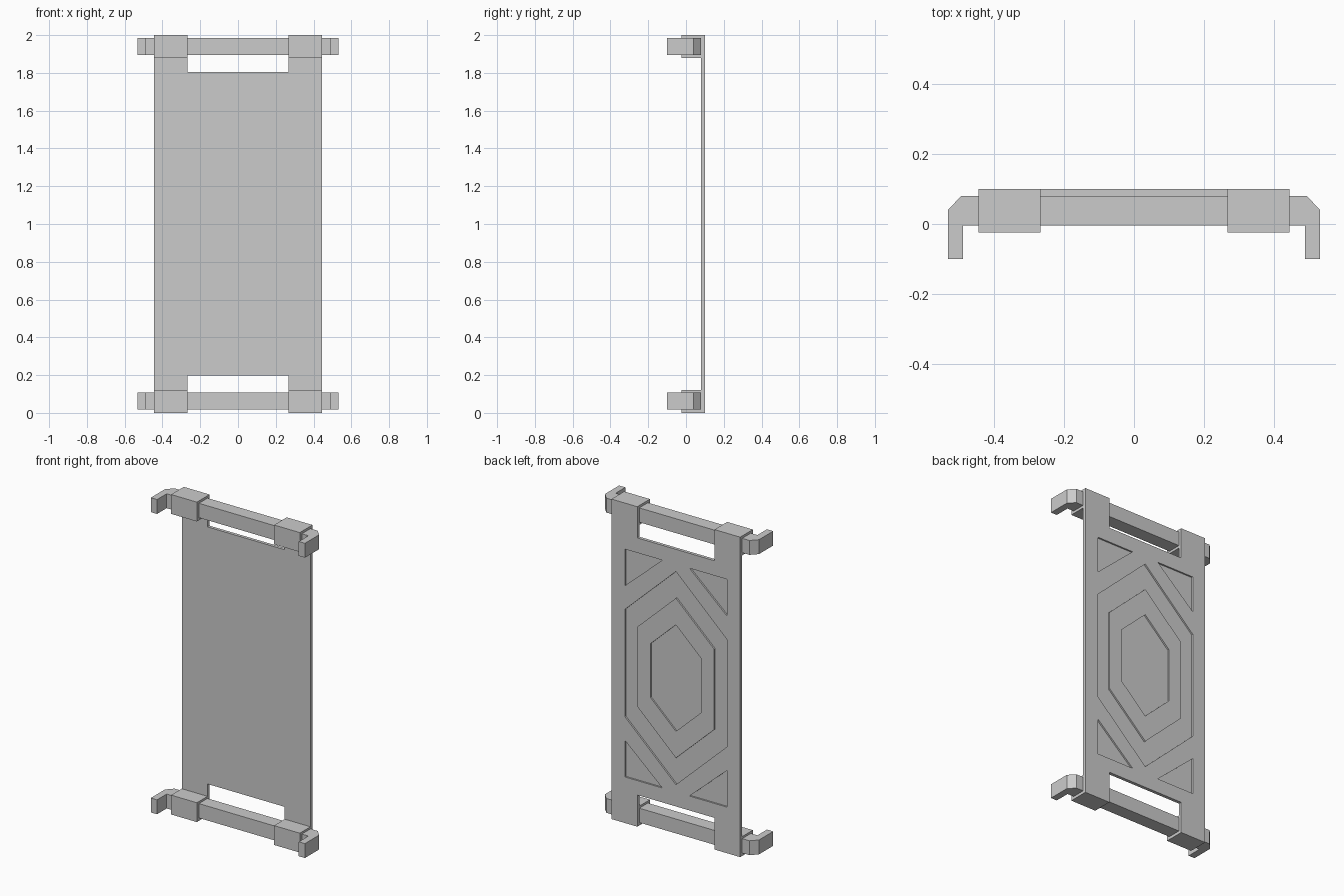
import bpy, bmesh
from mathutils import Vector

if "Cube" in bpy.data.objects:
    bpy.data.objects.remove(bpy.data.objects["Cube"])


def add_prism(bm, loops, axis, lo, hi):
    """Extrude one outline (or the band between two) along y or z."""
    def place(p):
        return (p[0], lo, p[1]) if axis == 'y' else (p[0], p[1], lo)
    rings = [[bm.verts.new(place(p)) for p in loop] for loop in loops]
    if len(rings) == 1:
        faces = [bm.faces.new(rings[0])]
    else:
        a, b = rings
        n = len(a)
        faces = [bm.faces.new((a[i], a[(i + 1) % n], b[(i + 1) % n], b[i])) for i in range(n)]
    ext = bmesh.ops.extrude_face_region(bm, geom=faces, use_keep_orig=True)
    top = [v for v in ext['geom'] if isinstance(v, bmesh.types.BMVert)]
    shift = Vector((0, hi - lo, 0)) if axis == 'y' else Vector((0, 0, hi - lo))
    bmesh.ops.translate(bm, verts=top, vec=shift)


def make(name, parts):
    bm = bmesh.new()
    for part in parts:
        add_prism(bm, *part)
    bmesh.ops.recalc_face_normals(bm, faces=bm.faces)
    mesh = bpy.data.meshes.new(name)
    bm.to_mesh(mesh)
    bm.free()
    ob = bpy.data.objects.new(name, mesh)
    bpy.context.collection.objects.link(ob)
    return ob


def mirrored(half):
    return half + [(-x, y) for x, y in reversed(half)]


def hexagon(s):
    w, mid, tip = 0.353 * s, 0.335 * s, 0.666 * s
    return [(0, 1 + tip), (w, 1 + mid), (w, 1 - mid),
            (0, 1 - tip), (-w, 1 - mid), (-w, 1 + mid)]


W, NOTCH, FRONT, BACK = 0.445, 0.267, 0.08, 0.1

# Door panel with a notch at each end
panel = make("panel", [([mirrored([(NOTCH, 1.805), (NOTCH, 2), (W, 2), (W, 0),
                                   (NOTCH, 0), (NOTCH, 0.198)])], 'y', FRONT, BACK)])

# Recesses on the back: hexagonal band, hexagonal centre, corner triangles
recess = [([hexagon(1), hexagon(0.75)], 'y', 0.09, 0.12),
          ([hexagon(0.5)], 'y', 0.09, 0.12)]
for sx in (-1, 1):
    for sz in (-1, 1):
        tri = [(0.353, 0.712), (0.353, 0.483), (0.094, 0.712)]
        recess.append(([[(sx * x, 1 + sz * z) for x, z in tri]], 'y', 0.09, 0.12))
cutter = make("recess_cutter", recess)
cutter.hide_render = True
mod = panel.modifiers.new("recesses", 'BOOLEAN')
mod.operation = 'DIFFERENCE'
mod.solver = 'EXACT'
mod.object = cutter
bpy.context.view_layer.objects.active = panel
bpy.ops.object.modifier_apply(modifier=mod.name)
bpy.data.objects.remove(cutter)

# Rails with hooked, chamfered ends, and the clamp blocks around them
rail = mirrored([(0.495, 0.08), (0.533, 0.04), (0.533, -0.1), (0.49, -0.1), (0.49, -0.005)])
for level, base, rail_lo in (("lower", 0.0, 0.018), ("upper", 1.879, 1.895)):
    make(level + "_rail", [([rail], 'z', rail_lo, rail_lo + 0.09)])
    for side, sx in (("left", -1), ("right", 1)):
        block = [(sx * NOTCH, -0.025), (sx * W, -0.025), (sx * W, FRONT), (sx * NOTCH, FRONT)]
        make(f"{level}_{side}_clamp", [([block], 'z', base, base + 0.121)])
